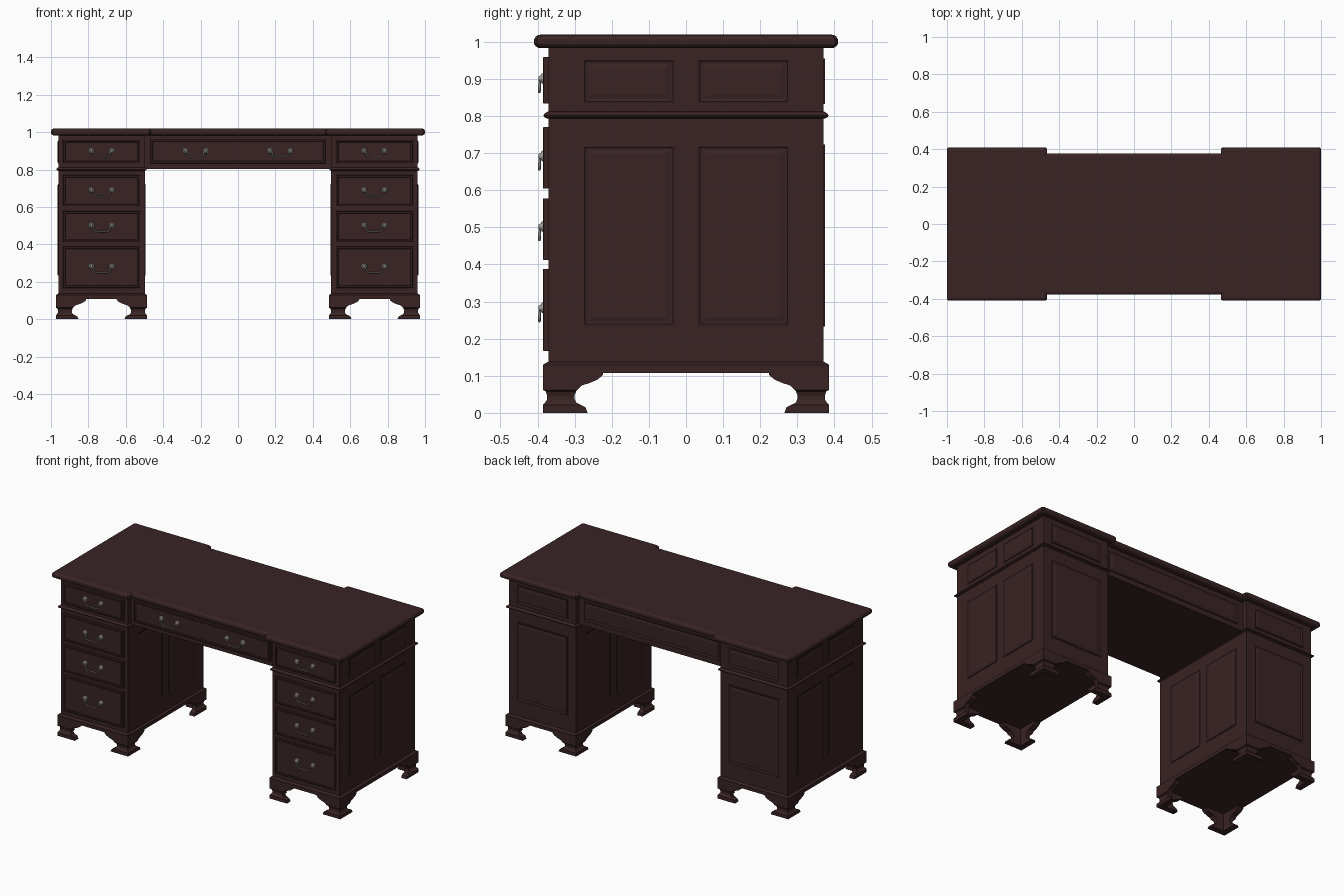
import bpy, bmesh, math
from mathutils import Vector, Matrix

if "Cube" in bpy.data.objects:
    bpy.data.objects.remove(bpy.data.objects["Cube"])


def material(name, rgb):
    m = bpy.data.materials.new(name)
    m.diffuse_color = (*rgb, 1)
    m.use_nodes = True
    m.node_tree.nodes["Principled BSDF"].inputs["Base Color"].default_value = m.diffuse_color
    return m


WOOD = material("dark mahogany", (0.041, 0.017, 0.018))
METAL = material("aged pewter", (0.36, 0.34, 0.32))


def add(name, mesh, mat):
    ob = bpy.data.objects.new(name, mesh)
    bpy.context.collection.objects.link(ob)
    if not mesh.materials:
        mesh.materials.append(mat)
    return ob


def loft(name, rings, mat=WOOD):
    """Skin a stack of equal-length point rings and cap both ends."""
    bm = bmesh.new()
    vs = [[bm.verts.new(p) for p in r] for r in rings]
    n = len(rings[0])
    for a, b in zip(vs, vs[1:]):
        for i in range(n):
            j = (i + 1) % n
            bm.faces.new((a[i], a[j], b[j], b[i]))
    bm.faces.new(vs[0])
    bm.faces.new(vs[-1])
    bmesh.ops.recalc_face_normals(bm, faces=bm.faces)
    me = bpy.data.meshes.new(name)
    bm.to_mesh(me)
    bm.free()
    return add(name, me, mat)


def block(name, x0, x1, y, levels):
    """Rectangular block, levels = (z, inset)."""
    return loft(name, [[(x0 + o, -y + o, z), (x1 - o, -y + o, z),
                        (x1 - o, y - o, z), (x0 + o, y - o, z)] for z, o in levels])


def plate(name, centre, normal, w, h, profile):
    """Rectangular plate on a vertical face, profile = (inset, height)."""
    nrm = Vector(normal)
    side = Vector((0, 0, 1)).cross(nrm)
    rings = []
    for o, d in profile:
        rings.append([Vector(centre) + nrm * d + side * (sx * (w / 2 - o))
                      + Vector((0, 0, sz * (h / 2 - o)))
                      for sx, sz in ((-1, -1), (1, -1), (1, 1), (-1, 1))])
    return loft(name, rings)


PANEL = [(0, -.004), (0, .003), (.006, .004), (.011, .001), (.015, .001), (.024, .0035)]
DRAWER = [(0, -.004), (0, .013), (.002, .015), (.010, .015), (.013, .012)]


# Breakfront table top with a rounded edge
def top_ring(z, o):
    x, y, xi, yi = 1 - o, .409 - o, .465 + o, .378 - o
    c = .008
    q = [(xi, yi), (xi, y - c), (xi + c, y), (x - c, y), (x, y - c)]
    ring = q + [(a, -b) for a, b in q[::-1]]
    ring += [(-a, -b) for a, b in q] + [(-a, b) for a, b in q[::-1]]
    return [(a, b, z) for a, b in ring]


loft("table_top", [top_ring(z, o) for z, o in (
    (.983, .012), (.988, .004), (.994, 0), (1.007, 0), (1.014, .004), (1.018, .010), (1.019, .016))])

# Centre section across the kneehole
block("centre_frame", -.502, .502, .340, [(.802, 0), (.986, 0)])
plate("centre_drawer", (0, -.340, .897), (0, -1, 0), .935, .130, DRAWER)
plate("centre_back_panel", (0, .340, .895), (0, 1, 0), .93, .125, PANEL)


# Handle mesh: two rosettes and a swinging bail
def handle_mesh():
    cu = bpy.data.curves.new("bail", 'CURVE')
    cu.dimensions = '3D'
    cu.bevel_depth = .0037
    cu.bevel_resolution = 1
    cu.use_fill_caps = True
    half = [(.052, -.009, -.004), (.043, -.011, -.010), (.043, -.012, -.020),
            (.038, -.012, -.031), (.028, -.012, -.036), (.012, -.012, -.034)]
    pts = half + [(-x, y, z) for x, y, z in half[::-1]]
    sp = cu.splines.new('POLY')
    sp.points.add(len(pts) - 1)
    for p, co in zip(sp.points, pts):
        p.co = (*co, 1)
    ob = bpy.data.objects.new("bail", cu)
    bpy.context.collection.objects.link(ob)
    dg = bpy.context.evaluated_depsgraph_get()
    me = bpy.data.meshes.new_from_object(ob.evaluated_get(dg))
    bpy.data.objects.remove(ob)
    bm = bmesh.new()
    bm.from_mesh(me)
    for s in (-1, 1):
        for r1, r2, y0, y1 in ((.017, .013, .002, -.006), (.010, .006, -.006, -.014)):
            mat = Matrix.Translation((s * .055, (y0 + y1) / 2, 0)) @ Matrix.Rotation(math.pi / 2, 4, 'X')
            bmesh.ops.create_cone(bm, cap_ends=True, segments=14, radius1=r1,
                                  radius2=r2, depth=y0 - y1, matrix=mat)
    bm.to_mesh(me)
    bm.free()
    me.materials.clear()
    me.materials.append(METAL)
    return me


HANDLE = handle_mesh()


def handle(name, x, y, z):
    ob = add(name, HANDLE, METAL)
    ob.location = (x, y, z)


for s in (-1, 1):
    handle("centre_handle", s * .226, -.352, .901)

# Bracket foot outline: height, reach along the side, outer ogee inset
FOOT = [(.112, .163, 0), (.102, .162, 0), (.090, .148, 0), (.080, .125, 0), (.074, .105, 0),
        (.062, .093, 0), (.058, .090, .008), (.046, .085, .012), (.036, .086, .012),
        (.027, .091, .006), (.021, .104, 0), (.015, .115, 0), (0, .121, 0)]


def foot(cx, cy, dx, dy):
    rings = []
    for z, u, d in FOOT:
        t = .036
        ell = [(d, d), (u, d), (u, t), (t, t), (t, u), (d, u)]
        rings.append([(cx + dx * a, cy + dy * b, z) for a, b in ell])
    loft("bracket_foot", rings)


# Two pedestals, mirrored left and right
for s in (-1, 1):
    def span(a, b):
        return sorted((s * a, s * b))

    mid = s * .729
    block("pedestal", *span(.498, .960), .371, [(.125, 0), (.800, 0)])
    block("upper_case", *span(.498, .960), .371, [(.800, 0), (.986, 0)])
    block("waist_moulding", *span(.488, .972), .384,
          [(.793, .010), (.797, .002), (.801, 0), (.806, .002), (.812, .011)])
    block("plinth", *span(.486, .974), .386, [(.108, 0), (.129, 0), (.132, .004), (.137, .013)])

    for cx, dx in ((s * .974, -s), (s * .486, s)):
        for sy in (-1, 1):
            foot(cx, sy * .386, dx, -sy)

    # Drawers and handles, bottom to top
    for z0, z1, zh in ((.167, .388, .283), (.412, .578, .502), (.604, .770, .692), (.834, .959, .901)):
        plate("drawer_front", (mid, -.371, (z0 + z1) / 2), (0, -1, 0), .412, z1 - z0, DRAWER)
        handle("drawer_handle", mid, -.383, zh)

    # Panels on the outer side, kneehole side and back
    for y in (-.154, .154):
        plate("side_panel", (s * .960, y, .478), (s, 0, 0), .250, .490, PANEL)
        plate("kneehole_panel", (s * .498, y, .478), (-s, 0, 0), .250, .490, PANEL)
        plate("upper_side_panel", (s * .960, y, .894), (s, 0, 0), .250, .122, PANEL)
    plate("back_panel", (mid, .371, .478), (0, 1, 0), .350, .490, PANEL)
    plate("upper_back_panel", (mid, .371, .894), (0, 1, 0), .350, .122, PANEL)
